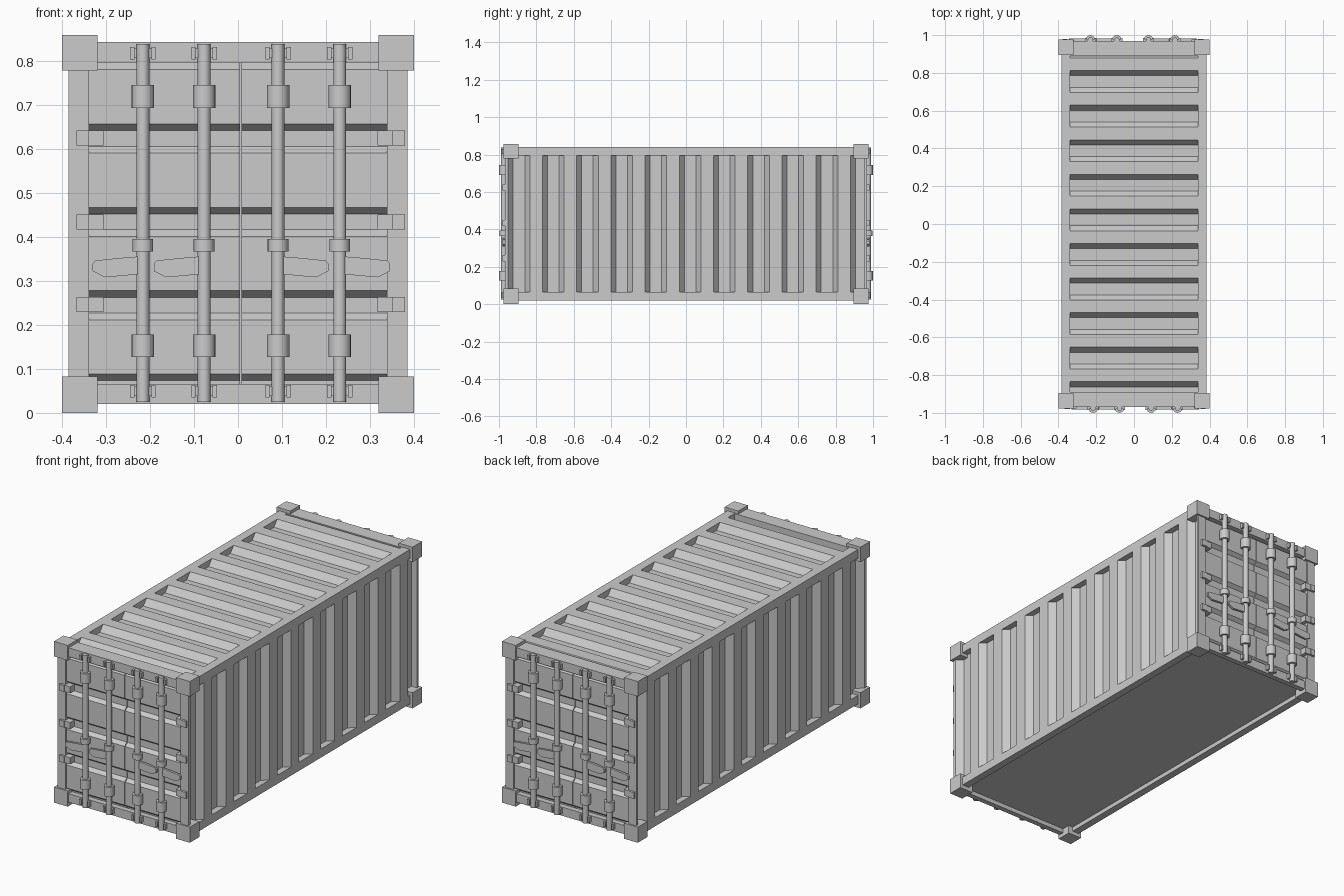
import bpy, bmesh
from math import pi
from mathutils import Matrix, Vector

if "Cube" in bpy.data.objects:
    bpy.data.objects.remove(bpy.data.objects["Cube"])

def box(bm, x0, x1, y0, y1, z0, z1):
    m = Matrix.Translation(((x0+x1)/2, (y0+y1)/2, (z0+z1)/2)) @ Matrix.Diagonal((abs(x1-x0), abs(y1-y0), abs(z1-z0), 1))
    bmesh.ops.create_cube(bm, size=1, matrix=m)

def cyl(bm, x, y, z0, z1, r, seg=20):
    bmesh.ops.create_cone(bm, cap_ends=True, segments=seg, radius1=r, radius2=r, depth=z1-z0,
                          matrix=Matrix.Translation((x, y, (z0+z1)/2)))

def prism(bm, pts, v0, v1, place):
    # closed 2D outline swept from v0 to v1; place maps (u, d, v) to xyz
    a = [bm.verts.new(place(u, d, v0)) for u, d in pts]
    b = [bm.verts.new(place(u, d, v1)) for u, d in pts]
    bm.faces.new(a)
    bm.faces.new(b[::-1])
    for i in range(len(pts)):
        j = (i+1) % len(pts)
        bm.faces.new((a[i], b[i], b[j], a[j]))

def corrugation(u0, u1, centres, half, flat, depth, back):
    # trapezoid grooves along u, clipped to u0..u1, closed by a flat back
    def d(u):
        s = min(abs(u-c) for c in centres)
        return depth * min(1, max(0, (half-s)/(half-flat)))
    us = sorted([u0, u1] + [c+o for c in centres for o in (-half, -flat, flat, half) if u0 < c+o < u1])
    return [(u, d(u)) for u in us] + [(u1, back), (u0, back)]

def finish(bm, name, turn=0.0, smooth=False):
    bm.transform(Matrix.Rotation(turn, 4, 'Z'))
    bmesh.ops.recalc_face_normals(bm, faces=bm.faces)
    me = bpy.data.meshes.new(name)
    bm.to_mesh(me)
    bm.free()
    ob = bpy.data.objects.new(name, me)
    bpy.context.collection.objects.link(ob)
    if smooth:
        bpy.context.view_layer.objects.active = ob
        ob.select_set(True)
        bpy.ops.object.shade_smooth_by_angle(angle=0.6)
        ob.select_set(False)

W, L = 0.385, 0.968                       # half width and half length of the frame
ZB, ZT, P0, P1 = 0.02, 0.842, 0.066, 0.795  # frame bottom/top, panel bottom/top
waves = [-0.893 + 0.183*k for k in range(11)]

# Side walls and side rails
for s, side in ((1, "right"), (-1, "left")):
    bm = bmesh.new()
    prism(bm, corrugation(-0.957, 0.957, waves, 0.058, 0.031, 0.033, 0.042), P0, P1,
          lambda u, d, v: (s*(W-d), u, v))
    finish(bm, side + "_wall")
    bm = bmesh.new()
    box(bm, s*0.338, s*W, -L, L, P1, ZT)
    box(bm, s*0.345, s*W, -L, L, ZB, P0)
    finish(bm, side + "_rails")

# Roof and floor
bm = bmesh.new()
prism(bm, corrugation(-0.93, 0.93, waves, 0.058, 0.031, 0.033, 0.042), -0.338, 0.338,
      lambda u, d, v: (v, u, ZT-d))
finish(bm, "roof")
bm = bmesh.new()
box(bm, -0.35, 0.35, -0.945, 0.945, 0.043, 0.06)
finish(bm, "floor")

# Corner castings
bm = bmesh.new()
for sx in (-1, 1):
    for sy in (-1, 1):
        for z0, z1 in ((0, 0.083), (0.778, 0.858)):
            box(bm, sx*0.319, sx*0.4, sy*0.896, sy*0.976, z0, z1)
finish(bm, "corner_castings")

# Both door ends are the same, turned half way round
CX = 0.006
BY = -0.974
for end, turn in (("front", 0.0), ("back", pi)):
    # Posts, header and sill
    bm = bmesh.new()
    for s in (-1, 1):
        box(bm, s*0.338, s*W, -L, -0.955, P0, P1)
        box(bm, s*0.338, s*0.352, -0.955, -0.91, P0, P1)
    box(bm, -0.338, 0.338, -L, -0.89, P1, ZT)
    box(bm, -0.338, 0.338, -L, -0.94, ZB, P0)
    finish(bm, end + "_frame", turn)

    # Doors with horizontal grooves and a narrow seam
    grooves = [0.055 + 0.1895*k for k in range(5)]
    for side, x0, x1 in (("left", -0.338, CX-0.002), ("right", CX+0.002, 0.342)):
        bm = bmesh.new()
        prism(bm, corrugation(P0, P1, grooves, 0.033, 0.018, 0.02, 0.04), x0, x1,
              lambda u, d, v: (v, -0.96+d, u))
        finish(bm, f"{end}_{side}_door", turn)

    # Hinges
    bm = bmesh.new()
    for z in (0.246, 0.434, 0.624):
        for s in (-1, 1):
            box(bm, CX+s*0.311, CX+s*0.345, -0.976, -0.935, z-0.017, z+0.017)
            box(bm, CX+s*0.345, CX+s*0.373, -0.98, -0.96, z-0.017, z+0.017)
    finish(bm, end + "_hinges", turn)

    # Locking bars with collars, keepers and handles
    rods, keepers, handles = bmesh.new(), bmesh.new(), bmesh.new()
    for x, h in ((-0.216, -1), (-0.077, -1), (0.091, 1), (0.231, 1)):
        cyl(rods, x, BY, 0.025, 0.838, 0.0145)
        for z0, z1, r in ((0.127, 0.178, 0.0255), (0.692, 0.745, 0.0255), (0.366, 0.395, 0.0235)):
            cyl(rods, x, BY, z0, z1, r)
        for z in (0.049, 0.817):
            box(keepers, x-0.022, x+0.022, -0.976, -0.96, z-0.011, z+0.011)
            for s in (-1, 1):
                box(keepers, x+s*0.019, x+s*0.029, -0.985, -0.96, z-0.014, z+0.014)
        outline = [(0, 0.356), (0.05, 0.352), (0.108, 0.346), (0.114, 0.339), (0.114, 0.322),
                   (0.087, 0.308), (0.05, 0.311), (0, 0.316)]
        prism(handles, outline, -0.981, -0.969, lambda u, d, v: (x+h*u, v, d))
    finish(rods, end + "_locking_bars", turn, True)
    finish(keepers, end + "_bar_keepers", turn)
    finish(handles, end + "_handles", turn)
